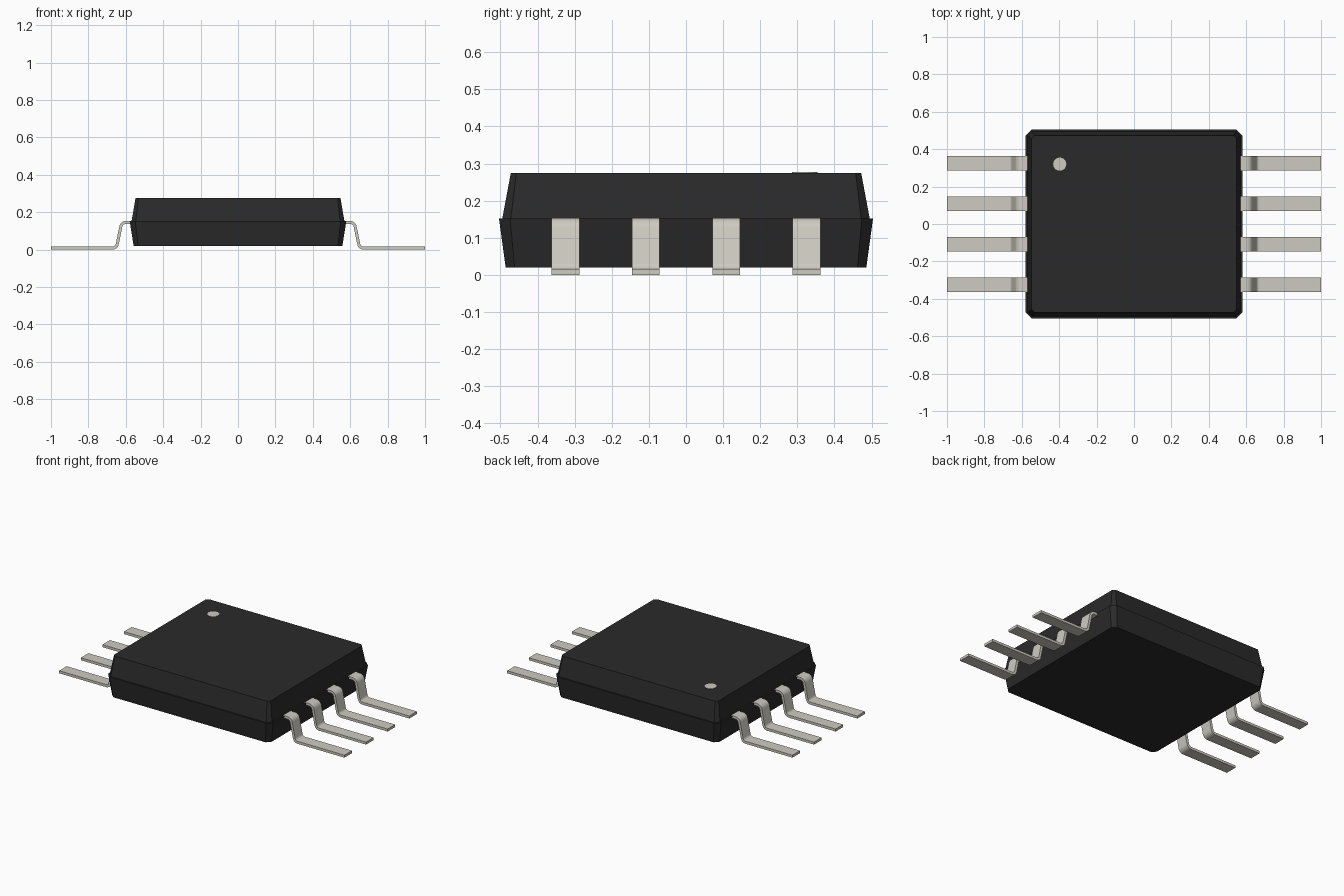
import bpy, bmesh, math
from mathutils import Vector

old = bpy.data.objects.get("Cube")
if old:
    bpy.data.objects.remove(old, do_unlink=True)


def material(name, rgb, rough):
    m = bpy.data.materials.new(name)
    m.use_nodes = True
    m.diffuse_color = (*rgb, 1)
    b = m.node_tree.nodes["Principled BSDF"]
    b.inputs["Base Color"].default_value = (*rgb, 1)
    b.inputs["Roughness"].default_value = rough
    return m


plastic = material("black plastic", (0.023, 0.023, 0.023), 0.6)
metal = material("tinned metal", (0.61, 0.595, 0.53), 0.4)


def finish(bm, name, mat):
    bmesh.ops.recalc_face_normals(bm, faces=bm.faces)
    me = bpy.data.meshes.new(name)
    bm.to_mesh(me)
    bm.free()
    me.materials.append(mat)
    ob = bpy.data.objects.new(name, me)
    bpy.context.collection.objects.link(ob)
    return ob


def loft(name, rings, mat):
    """Skin a stack of closed rings and cap both ends."""
    bm = bmesh.new()
    loops = [[bm.verts.new(p) for p in ring] for ring in rings]
    n = len(loops[0])
    for a, b in zip(loops, loops[1:]):
        for i in range(n):
            j = (i + 1) % n
            bm.faces.new((a[i], a[j], b[j], b[i]))
    bm.faces.new(loops[0])
    bm.faces.new(loops[-1])
    return finish(bm, name, mat)


def chamfered_ring(z, hx, hy, c):
    return [(x, y, z) for x, y in (
        (hx, c - hy), (hx, hy - c), (hx - c, hy), (c - hx, hy),
        (-hx, hy - c), (-hx, c - hy), (c - hx, -hy), (hx - c, -hy))]


# Package body: tapered lower half, narrow ledge, tapered upper half
loft("package_body", [chamfered_ring(*r) for r in (
    (0.02, 0.558, 0.486, 0.024),
    (0.152, 0.579, 0.504, 0.030),
    (0.152, 0.569, 0.495, 0.023),
    (0.275, 0.548, 0.472, 0.015))], plastic)

# Pin one marker dot
bm = bmesh.new()
bmesh.ops.create_cone(bm, cap_ends=True, segments=32, radius1=0.035, radius2=0.035, depth=0.004)
bmesh.ops.translate(bm, verts=bm.verts, vec=(-0.397, 0.320, 0.2745))
finish(bm, "pin_one_dot", metal)


# Gull-wing lead profile: centreline with rounded corners, given thickness
def rounded_path(pts, radius, steps=8):
    pts = [Vector(p) for p in pts]
    out = [pts[0]]
    for a, p, b in zip(pts, pts[1:], pts[2:]):
        u, v = (a - p).normalized(), (b - p).normalized()
        half = u.angle(v) / 2
        centre = p + (u + v).normalized() * radius / math.sin(half)
        start = p + u * radius / math.tan(half) - centre
        end = p + v * radius / math.tan(half) - centre
        sweep = math.pi - 2 * half
        for i in range(steps + 1):
            f = i / steps * sweep
            arm = (start * math.sin(sweep - f) + end * math.sin(f)) / math.sin(sweep)
            out.append(centre + arm)
    return out + [pts[-1]]


THICK, WIDTH = 0.016, 0.075
path = rounded_path([(0.54, 0.145), (0.622, 0.145), (0.650, 0.008), (1.0, 0.008)], 0.026)


def lead(name, side, y):
    rings = []
    for i, p in enumerate(path):
        t = (path[min(i + 1, len(path) - 1)] - path[max(i - 1, 0)]).normalized()
        n = Vector((-t.y, t.x)) * THICK / 2
        rings.append([(side * q.x, y + w, q.y) for q, w in (
            (p + n, -WIDTH / 2), (p + n, WIDTH / 2),
            (p - n, WIDTH / 2), (p - n, -WIDTH / 2))])
    ob = loft(name, rings, metal)
    bpy.ops.object.select_all(action='DESELECT')
    ob.select_set(True)
    bpy.context.view_layer.objects.active = ob
    bpy.ops.object.shade_smooth_by_angle(angle=math.radians(35))


# Four leads along each side
for side, label in ((1, "left"), (-1, "right")):
    for k in range(4):
        lead(f"{label}_lead_{k + 1}", side, (k - 1.5) * 0.2165)
